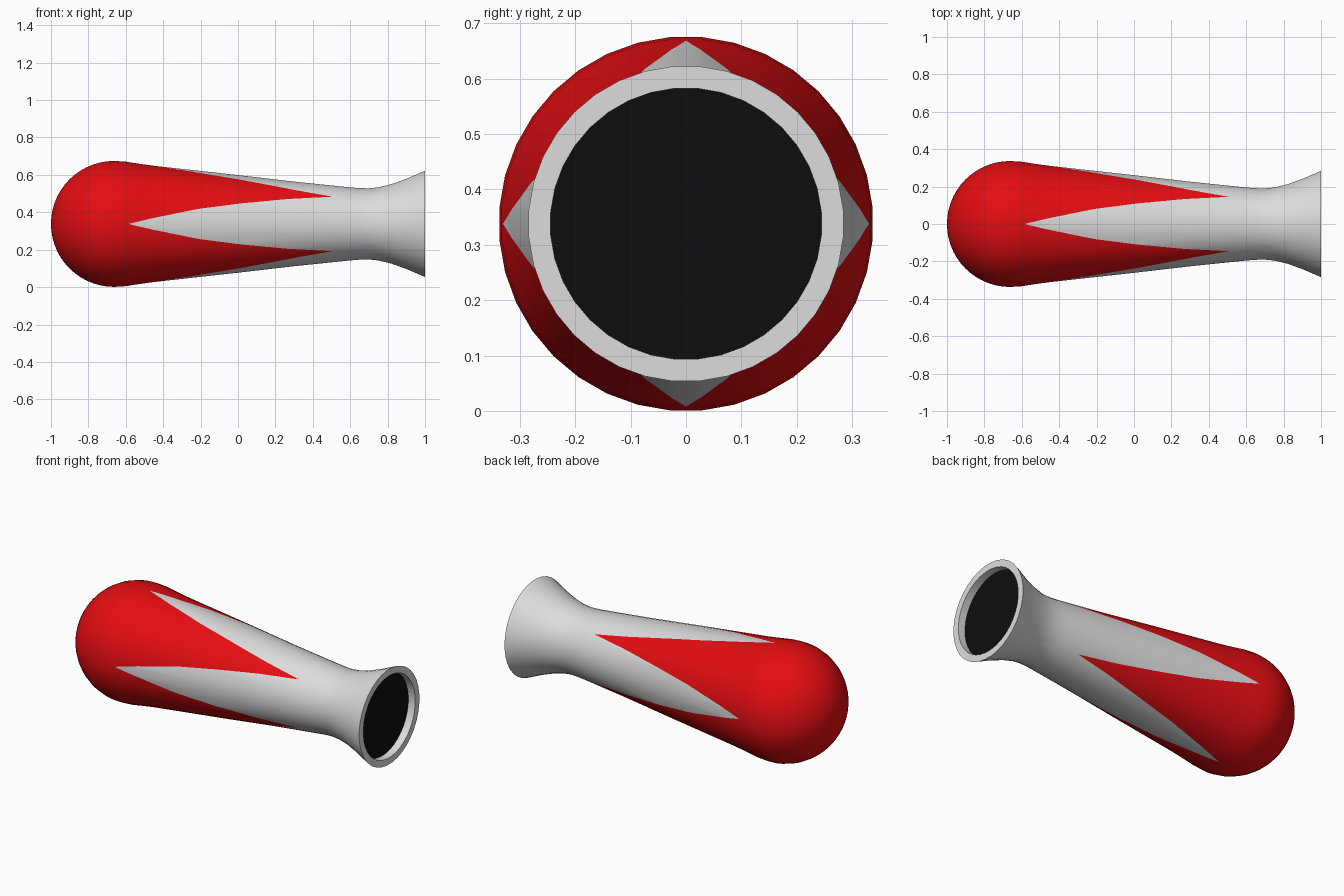
import bpy, bmesh, math

if "Cube" in bpy.data.objects:
    bpy.data.objects.remove(bpy.data.objects["Cube"])

SIDES = 36
STEP = 2 * math.pi / SIDES
CZ = 0.338


def mat(name, rgb):
    m = bpy.data.materials.new(name)
    m.diffuse_color = (*rgb, 1)
    m.use_nodes = True
    m.node_tree.nodes["Principled BSDF"].inputs["Base Color"].default_value = m.diffuse_color
    return m


red = mat("red paint", (0.78, 0.004, 0.006))
white = mat("pale grey", (0.72, 0.72, 0.72))
black = mat("black", (0.004, 0.004, 0.004))


def finish(bm, name, mats, smooth=True):
    bmesh.ops.recalc_face_normals(bm, faces=bm.faces)
    me = bpy.data.meshes.new(name)
    bm.to_mesh(me)
    bm.free()
    ob = bpy.data.objects.new(name, me)
    bpy.context.collection.objects.link(ob)
    for m in mats:
        me.materials.append(m)
    if smooth:
        bpy.ops.object.select_all(action='DESELECT')
        ob.select_set(True)
        bpy.context.view_layer.objects.active = ob
        bpy.ops.object.shade_smooth_by_angle(angle=math.radians(35))
    return ob


# Body profile (x, radius): round end, taper, neck, flared mouth
R = 0.338
profile = [(-0.662 - R * math.cos(a), R * math.sin(a))
           for a in (i * math.pi / 28 for i in range(15))]
profile += [(-0.60, 0.334), (-0.53, 0.323), (-0.45, 0.312), (0.0, 0.262),
            (0.3, 0.227), (0.6, 0.196), (0.65, 0.192), (0.70, 0.191),
            (0.75, 0.196), (0.82, 0.213), (0.90, 0.242), (1.0, 0.285)]


def radius(x):
    for (x0, r0), (x1, r1) in zip(profile, profile[1:]):
        if x <= x1:
            return r0 + (r1 - r0) * max(0, x - x0) / (x1 - x0)
    return profile[-1][1]


# Painted zigzag: half-angle of each white spike along x (x, degrees)
ZIG = [(-0.585, 0.0), (-0.2, 16.8), (0.0, 24.3), (0.505, 45.0)]


def spike(x):
    for (x0, a0), (x1, a1) in zip(ZIG, ZIG[1:]):
        if x0 <= x <= x1:
            return a0 + (a1 - a0) * (x - x0) / (x1 - x0)
    return -1 if x < 0 else 46


# Body: draw it unrolled (x, angle), cut the zigzag, then roll it up
bm = bmesh.new()
rows = [[bm.verts.new((x, j * 10 - 5, 0)) for j in range(SIDES + 1)]
        for x, r in profile]
for a, b in zip(rows, rows[1:]):
    for j in range(SIDES):
        bm.faces.new((a[j], b[j], b[j + 1], a[j + 1]))
for k in range(5):
    for s in (-1, 1):
        for (x0, a0), (x1, a1) in zip(ZIG, ZIG[1:]):
            lo, hi = sorted((k * 90 + s * a0, k * 90 + s * a1))
            near = [f for f in bm.faces
                    if x0 < f.calc_center_bounds().x + 0.3
                    and f.calc_center_bounds().x - 0.3 < x1
                    and lo - 10 < f.calc_center_bounds().y < hi + 10]
            if not near:
                continue
            geom = near + list({e for f in near for e in f.edges}) \
                + list({v for f in near for v in f.verts})
            bmesh.ops.bisect_plane(bm, geom=geom, dist=1e-5,
                                   plane_co=(x0, k * 90 + s * a0, 0),
                                   plane_no=(-s * (a1 - a0), x1 - x0, 0))
for f in bm.faces:
    c = f.calc_center_median()
    off = abs((c.y + 45) % 90 - 45)
    f.material_index = 1 if off < spike(c.x) else 0
for v in bm.verts:
    x, deg = v.co.x, v.co.y
    r = radius(x)
    d = math.radians((deg + 5) % 10 - 5)      # stay on the flat facet
    r *= math.cos(STEP / 2) / math.cos(d)
    t = math.radians(deg)
    v.co = (x, r * math.cos(t), CZ + r * math.sin(t))
bmesh.ops.remove_doubles(bm, verts=bm.verts, dist=1e-5)
finish(bm, "handle_body", [red, white])


def ring(bm, x, r):
    return [bm.verts.new((x, r * math.cos(t), CZ + r * math.sin(t)))
            for t in ((j - 0.5) * STEP for j in range(SIDES))]


# Mouth rim: flat end ring and short inner wall
bm = bmesh.new()
rings = [ring(bm, 1.0, 0.285), ring(bm, 1.0, 0.245), ring(bm, 0.95, 0.245)]
for a, b in zip(rings, rings[1:]):
    for j in range(SIDES):
        n = (j + 1) % SIDES
        bm.faces.new((a[j], a[n], b[n], b[j]))
finish(bm, "mouth_rim", [white])

# Dark opening disc set inside the rim
bm = bmesh.new()
bm.faces.new(ring(bm, 0.955, 0.245))
ob = finish(bm, "mouth_opening", [black], smooth=False)
if ob.data.polygons[0].normal.x < 0:
    ob.data.flip_normals()
